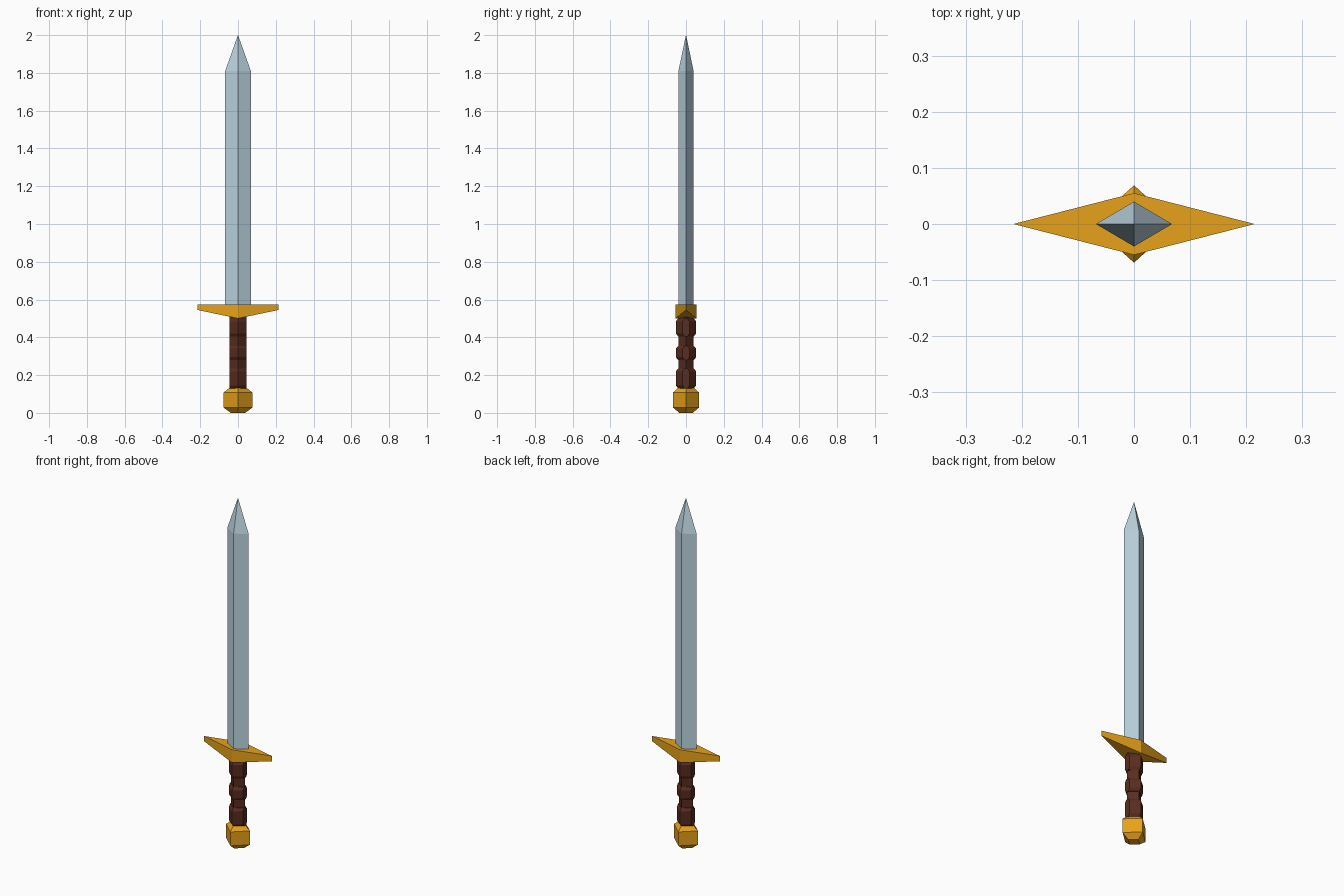
import bpy, bmesh

if "Cube" in bpy.data.objects:
    bpy.data.objects.remove(bpy.data.objects["Cube"])


def material(name, color):
    m = bpy.data.materials.new(name)
    m.diffuse_color = (*color, 1)
    m.use_nodes = True
    m.node_tree.nodes["Principled BSDF"].inputs["Base Color"].default_value = m.diffuse_color
    return m


steel = material("steel", (0.50, 0.66, 0.74))
gold = material("gold", (0.80, 0.36, 0.01))
leather = material("leather", (0.10, 0.026, 0.014))


def diamond(hx, hy, z):
    return [(hx, 0, z), (0, hy, z), (-hx, 0, z), (0, -hy, z)]


def hexagon(hx, flat, hy, z):
    return [(hx, -flat, z), (hx, flat, z), (0, hy, z),
            (-hx, flat, z), (-hx, -flat, z), (0, -hy, z)]


def loft(name, rings, mat):
    """Skin stacked rings of equal size and cap both ends."""
    bm = bmesh.new()
    loops = [[bm.verts.new(p) for p in ring] for ring in rings]
    n = len(loops[0])
    for a, b in zip(loops, loops[1:]):
        for i in range(n):
            j = (i + 1) % n
            bm.faces.new((a[i], a[j], b[j], b[i]))
    bm.faces.new(loops[0][::-1])
    bm.faces.new(loops[-1])
    bmesh.ops.remove_doubles(bm, verts=bm.verts[:], dist=1e-5)
    bmesh.ops.recalc_face_normals(bm, faces=bm.faces[:])
    me = bpy.data.meshes.new(name)
    bm.to_mesh(me)
    bm.free()
    me.materials.append(mat)
    ob = bpy.data.objects.new(name, me)
    bpy.context.collection.objects.link(ob)
    return ob


# Blade: diamond section drawn to a point
loft("blade", [diamond(0.068, 0.04, 0.56), diamond(0.068, 0.04, 1.81),
               diamond(0.0004, 0.0004, 2.0)], steel)

# Guard: flat diamond top, underside rising towards both tips
gx, gy = 0.215, 0.055
under = [(gx, 0, 0.545), (0, gy, 0.50), (-gx, 0, 0.545), (0, -gy, 0.50)]
guard = loft("guard", [under, diamond(gx, gy, 0.575)], gold)
# crease the underside along its lowest line
bm = bmesh.new()
bm.from_mesh(guard.data)
low = [v for v in bm.verts if v.co.z < 0.51]
bmesh.ops.connect_verts(bm, verts=low)
bm.to_mesh(guard.data)
bm.free()

# Grip: slim core with three leather swells
loft("grip_core", [diamond(0.045, 0.04, 0.12), diamond(0.045, 0.04, 0.51)], leather)
for k, (z0, z1) in enumerate([(0.13, 0.235), (0.28, 0.355), (0.405, 0.50)]):
    loft(f"grip_swell_{k + 1}", [
        hexagon(0.045, 0.008, 0.041, z0),
        hexagon(0.045, 0.018, 0.054, z0 + 0.015),
        hexagon(0.045, 0.018, 0.054, z1 - 0.015),
        hexagon(0.045, 0.008, 0.041, z1)], leather)

# Pommel: chamfered diamond block
loft("pommel", [diamond(0.038, 0.035, 0.0), diamond(0.076, 0.069, 0.028),
                diamond(0.076, 0.069, 0.108), diamond(0.045, 0.041, 0.133)], gold)
